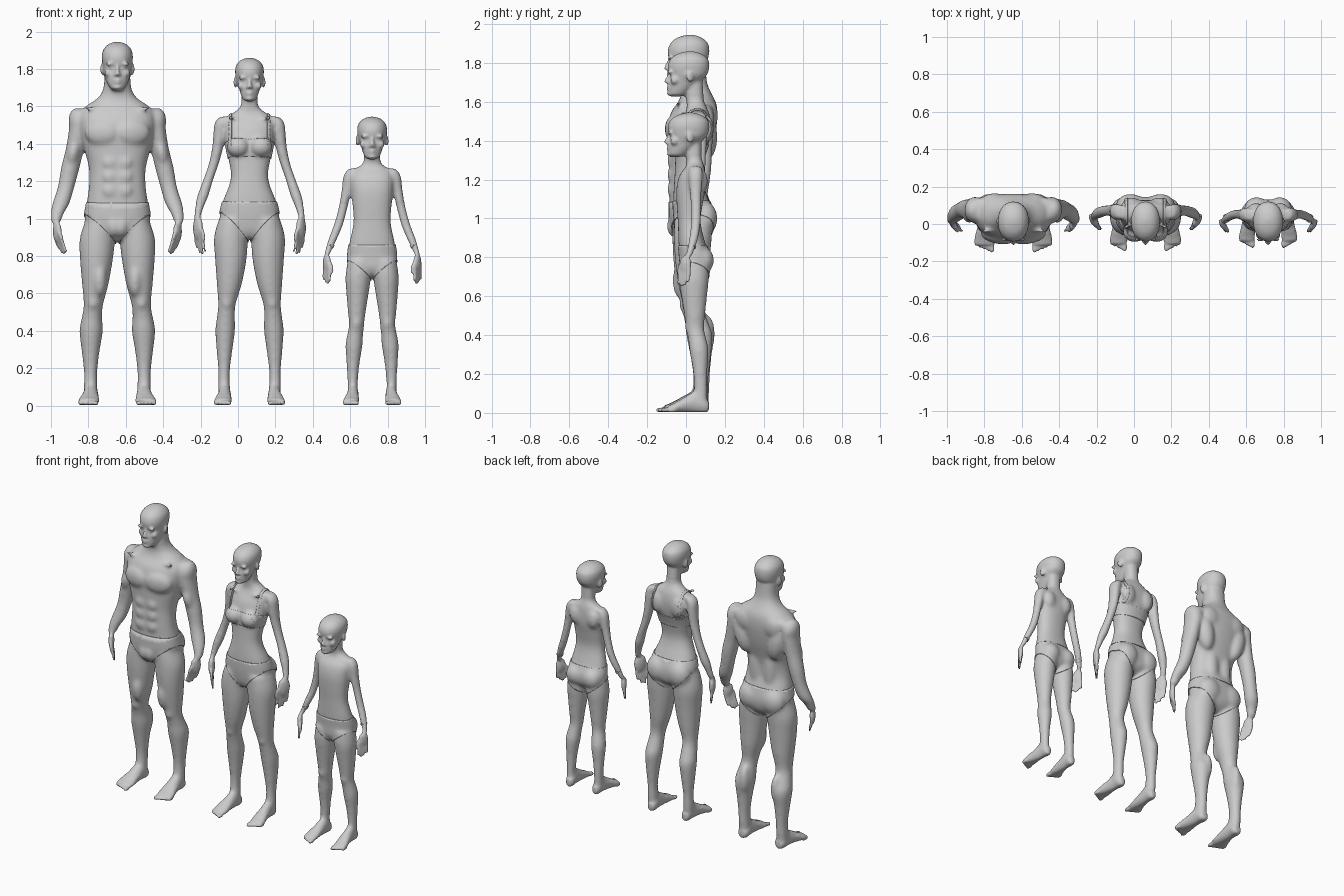
import bpy, bmesh, math
from mathutils import Matrix, Vector


def spline(rows, n=4):
    """Catmull-Rom resampling of section rows."""
    out = []
    for i in range(len(rows) - 1):
        a, b, c, d = (rows[max(0, min(len(rows) - 1, i + k))] for k in (-1, 0, 1, 2))
        for s in range(n):
            t = s / n
            out.append([0.5 * (2 * q + (r - p) * t + (2 * p - 5 * q + 4 * r - w) * t * t
                        + (3 * q - p - 3 * r + w) * t ** 3) for p, q, r, w in zip(a, b, c, d)])
    return out + [list(rows[-1])]


def loft(bm, rows, axis='Z', power=2.0, n=28):
    """Closed skin over sections (x, y, z, radius_x, radius_2)."""
    rings = []
    for x, y, z, a, b in spline(rows):
        ring = []
        for k in range(n):
            c, s = math.cos(2 * math.pi * k / n), math.sin(2 * math.pi * k / n)
            u = a * math.copysign(abs(c) ** (2 / power), c)
            v = b * math.copysign(abs(s) ** (2 / power), s)
            ring.append(bm.verts.new((x + u, y + v, z) if axis == 'Z' else (x + u, y, z + v)))
        rings.append(ring)
    for r, q in zip(rings, rings[1:]):
        for k in range(n):
            bm.faces.new((r[k], r[(k + 1) % n], q[(k + 1) % n], q[k]))
    bm.faces.new(rings[0][::-1])
    bm.faces.new(rings[-1])


def blob(bm, loc, rad, rz=0.0, ry=0.0):
    m = (Matrix.Translation(loc) @ Matrix.Rotation(rz, 4, 'Z') @ Matrix.Rotation(ry, 4, 'Y')
         @ Matrix.Diagonal((*rad, 1)))
    bmesh.ops.create_uvsphere(bm, u_segments=24, v_segments=14, radius=1, matrix=m)


def head(bm, chin, top, w, jaw):
    h = top - chin
    k = h / 0.26
    prof = [(0, .28, -.08, -.03), (.05, .46, -.09, 0), (.18, .66 * jaw, -.09, .035), (.33, .8 * jaw, -.088, .075),
            (.47, .92, -.083, .106), (.58, .97, -.092, .117), (.70, 1, -.093, .12), (.83, .92, -.08, .113),
            (.93, .67, -.05, .085), (.98, .38, -.015, .055), (1, .12, .01, .03)]
    loft(bm, [(0, (f + b) / 2, chin + t * h, w * a, (b - f) / 2) for t, a, f, b in prof], power=2.15)
    Z = lambda t: chin + t * h
    # nose, lips, chin
    loft(bm, [(0, -.08, Z(.54), .008, .012), (0, -.086, Z(.45), .009, .015), (0, -.094, Z(.36), .013, .018),
              (0, -.095, Z(.32), .016, .017), (0, -.085, Z(.28), .008, .008)])
    blob(bm, (0, -.088, Z(.215)), (.024 * k, .012, .0075))
    blob(bm, (0, -.087, Z(.165)), (.021 * k, .012, .0085))
    blob(bm, (0, -.083, Z(.06)), (.022 * k, .015, .017))
    for s in (-1, 1):
        blob(bm, (s * .014, -.085, Z(.31)), (.009, .012, .008))                      # nostril
        blob(bm, (s * w * .42, -.07, Z(.475)), (.016, .012, .009))                   # eye
        blob(bm, (s * w * .42, -.078, Z(.55)), (.03, .014, .009), -s * .25, s * .1)  # brow
        blob(bm, (s * w * .55, -.058, Z(.36)), (.023, .022, .022))                   # cheek
        blob(bm, (s * w * .97, .022, Z(.44)), (.009, .02, .033 * k), s * .4)         # ear


def hand(bm, s, wrist, length, tip):
    x, y, z = wrist
    g = length / 0.18
    blob(bm, (s * (x + tip * .2), y - .018, z - length * .28), (.019 * g, .038 * g, .062 * g), -s * .5)
    for i, reach in enumerate((.93, 1, .96, .84)):                                   # fingers
        o = (1.5 - i) * .0195 * g
        bx, by = x + tip * .3 - .5 * o, y - .022 - .86 * o
        ex, ey = x + tip - .65 * o, y - .03 - 1.0 * o
        loft(bm, [(s * bx, by, z - .35 * length, .01, .01),
                  (s * (bx * .6 + ex * .4), by * .6 + ey * .4, z - .65 * length, .0095, .0095),
                  (s * ex, ey, z - reach * length, .007, .007)], n=12)
    loft(bm, [(s * x, y - .015, z - .08 * length, .012, .014),                       # thumb
              (s * (x - .025 * g), y - .052 * g, z - .36 * length, .011, .012),
              (s * (x - .035 * g), y - .06 * g, z - .62 * length, .007, .008)], n=12)


def foot(bm, s, x, g, w):
    rows = [(0, .118, .035, .02, .025), (0, .095, .04, .034, .04), (.002, .045, .058, .037, .056),
            (.006, -.015, .045, .043, .042), (.012, -.075, .027, .052, .026), (.014, -.112, .02, .05, .018)]
    loft(bm, [(s * (x + a), .118 - (.118 - b) * g, c, d * w, e) for a, b, c, d, e in rows], 'Y')
    for i in range(5):                                                               # toes
        blob(bm, (s * (x + .013 + (-.036 + i * .0195) * w), .118 - (.248 - i * .009) * g, .014),
             (.014 if i == 0 else .0095, .026, .014))


def thin_out(ob, target):
    """Reduce the mesh to a triangle budget."""
    tris = sum(len(p.vertices) - 2 for p in ob.data.polygons)
    mod = ob.modifiers.new("thin_out", 'DECIMATE')
    mod.ratio = min(1, target / max(1, tris))


def figure(name, cx, torso, arm, leg, hd, hnd, ft, muscles):
    bm = bmesh.new()
    loft(bm, [(0, (f + b) / 2, z, r, (b - f) / 2) for z, r, f, b in torso], power=2.3, n=40)
    head(bm, *hd)
    for s in (-1, 1):
        for limb in (arm, leg):
            loft(bm, [(s * r[0], *r[1:]) for r in limb])
        hand(bm, s, arm[-1][:3], *hnd)
        foot(bm, s, *ft)
        for (x, y, z), rad, rz, ry in muscles:
            blob(bm, (s * x, y, z), rad, s * rz, s * ry)
    bmesh.ops.recalc_face_normals(bm, faces=bm.faces)
    for v in bm.verts:
        v.co.z = max(v.co.z, .004)
    me = bpy.data.meshes.new(name)
    bm.to_mesh(me)
    bm.free()
    ob = bpy.data.objects.new(name, me)
    bpy.context.collection.objects.link(ob)
    # fuse all volumes into one skin
    mod = ob.modifiers.new("fuse", 'REMESH')
    mod.mode, mod.voxel_size = 'VOXEL', .0075
    dg = bpy.context.evaluated_depsgraph_get()
    ob.data = bpy.data.meshes.new_from_object(ob.evaluated_get(dg))
    ob.modifiers.clear()
    bm = bmesh.new()
    bm.from_mesh(ob.data)
    # keep only the outer skin
    todo = [max(bm.verts, key=lambda v: v.co.z)]
    seen = set(todo)
    while todo:
        for e in todo.pop().link_edges:
            for v in e.verts:
                if v not in seen:
                    seen.add(v)
                    todo.append(v)
    bmesh.ops.delete(bm, geom=[v for v in bm.verts if v not in seen], context='VERTS')
    wx, wz = arm[-1][0], arm[-1][2]
    fine = lambda c: c.z > hd[0] + .01 or c.z < .06 or (abs(c.x) > wx - .08 and c.z < wz - .01)
    soft = [v for v in bm.verts if not fine(v.co)]
    for verts, reps in ((list(bm.verts), 2), (soft, 14)):
        for _ in range(reps):
            bmesh.ops.smooth_vert(bm, verts=verts, factor=.5, use_axis_x=True, use_axis_y=True, use_axis_z=True)
    for f in bm.faces:
        f.smooth = True
    bm.to_mesh(ob.data)
    bm.free()
    ob.location.x = cx
    thin_out(ob, 72000)
    return ob


def garment(body, name, planes):
    """Thin shell cut from the body skin; each plane is (point, outward normal)."""
    bm = bmesh.new()
    bm.from_mesh(body.data)
    for co, no in planes:
        bmesh.ops.bisect_plane(bm, geom=bm.verts[:] + bm.edges[:] + bm.faces[:], plane_co=co,
                               plane_no=Vector(no).normalized(), clear_outer=True)
    me = bpy.data.meshes.new(name)
    bm.to_mesh(me)
    bm.free()
    ob = bpy.data.objects.new(name, me)
    ob.location = body.location
    bpy.context.collection.objects.link(ob)
    thin_out(ob, 5000)
    mod = ob.modifiers.new("cloth", 'SOLIDIFY')
    mod.thickness, mod.offset = .005, 1


def briefs(body, name, waist, crotch, hip_x, hip_z):
    dx, dz = hip_x - .035, hip_z - crotch
    planes = [((0, 0, waist), (0, 0, 1))]
    planes += [((s * .035, -.04, crotch), (s * dz, -.25 * dx, -dx)) for s in (-1, 1)]
    garment(body, name, planes)


# man
torso = [(.885, .05, -.04, .08), (.93, .15, -.07, .125), (1.0, .175, -.083, .14), (1.08, .165, -.085, .125),
         (1.17, .152, -.085, .1), (1.27, .152, -.085, .11), (1.38, .18, -.09, .14), (1.48, .2, -.092, .158),
         (1.55, .2, -.075, .162), (1.60, .17, -.04, .153), (1.645, .105, -.025, .13), (1.7, .074, -.03, .108),
         (1.79, .068, -.03, .1)]
arm = [(.16, .075, 1.585, .05, .055), (.195, .075, 1.54, .055, .068), (.213, .075, 1.45, .05, .068),
       (.228, .078, 1.37, .049, .058), (.252, .08, 1.27, .05, .052), (.274, .075, 1.17, .045, .045),
       (.302, .058, 1.08, .046, .044), (.32, .036, 1.03, .036, .034), (.33, .02, .98, .027, .027)]
leg = [(.095, .03, .98, .08, .098), (.107, .027, .89, .095, .097), (.112, .025, .78, .088, .09),
       (.118, .03, .65, .071, .077), (.128, .035, .54, .052, .06), (.136, .055, .47, .055, .062),
       (.14, .073, .4, .063, .072), (.143, .077, .29, .048, .055), (.143, .08, .18, .036, .043),
       (.143, .075, .1, .037, .045), (.143, .07, .04, .036, .043)]
muscles = [((.085, -.07, 1.46), (.092, .036, .068), .2, 0), ((.205, .075, 1.51), (.056, .072, .085), 0, .2),
           ((.085, .09, 1.0), (.08, .06, .085), 0, 0), ((.13, .1, 1.42), (.06, .062, .13), 0, .2),
           ((.1, .13, 1.53), (.07, .035, .07), 0, 0), ((.235, .055, 1.36), (.036, .05, .08), 0, -.2),
           ((.12, .1, .41), (.035, .05, .1), 0, 0), ((.13, -.012, .55), (.028, .022, .035), 0, 0),
           ((.095, -.02, .68), (.04, .05, .1), 0, 0), ((.05, .085, 1.2), (.045, .03, .17), 0, 0),
           ((.02, -.055, .96), (.035, .04, .055), 0, 0), ((.11, -.03, 1.585), (.08, .014, .012), -.2, -.1)]
muscles += [((.04, -.08, z), (.038, .017, .034), 0, 0) for z in (1.15, 1.225, 1.3)]
man = figure("man_body", -.645, torso, arm, leg, (1.685, 1.945, .083, 1.06), (.172, -.04), (.14, 1, 1.08), muscles)
briefs(man, "man_briefs", 1.085, .905, .18, 1.04)

# woman
torso = [(.9, .05, -.03, .08), (.94, .13, -.05, .13), (1.02, .158, -.062, .14), (1.1, .14, -.065, .115),
         (1.17, .112, -.062, .09), (1.235, .099, -.058, .08), (1.32, .113, -.055, .095), (1.4, .128, -.055, .12),
         (1.48, .132, -.037, .128), (1.54, .125, -.005, .12), (1.575, .075, .005, .105), (1.61, .045, 0, .092),
         (1.71, .043, -.005, .085)]
arm = [(.128, .065, 1.545, .033, .036), (.153, .065, 1.51, .035, .044), (.163, .068, 1.44, .032, .043),
       (.172, .07, 1.37, .03, .037), (.192, .072, 1.29, .028, .032), (.22, .07, 1.21, .028, .03),
       (.25, .06, 1.12, .031, .031), (.268, .048, 1.06, .024, .025), (.28, .037, 1.005, .019, .021)]
leg = [(.085, .035, 1.0, .078, .095), (.099, .035, .9, .091, .098), (.1, .032, .78, .084, .088),
       (.108, .034, .65, .067, .072), (.121, .04, .54, .047, .054), (.127, .06, .46, .05, .057),
       (.13, .075, .4, .053, .062), (.134, .08, .29, .042, .049), (.136, .08, .18, .031, .037),
       (.136, .075, .1, .032, .04), (.136, .07, .04, .03, .04)]
muscles = [((.062, -.045, 1.385), (.056, .048, .052), .2, 0), ((.08, .095, 1.0), (.075, .062, .085), 0, 0),
           ((.075, .11, 1.46), (.05, .032, .07), 0, 0), ((.122, -.002, .55), (.026, .02, .032), 0, 0),
           ((.07, -.005, 1.535), (.06, .01, .009), -.3, -.1)]
woman = figure("woman_body", .0615, torso, arm, leg, (1.626, 1.86, .077, .95), (.196, -.022), (.13, .97, .9), muscles)
briefs(woman, "woman_briefs", 1.09, .92, .165, 1.06)
sides = [((s * .133, 0, 1.4), (s, 0, 0)) for s in (-1, 1)]
garment(woman, "woman_top_band", sides + [((0, -.06, 1.425), (0, .25, 1)), ((0, -.06, 1.335), (0, -.15, -1))])
for s in (-1, 1):
    garment(woman, "woman_top_strap", [((s * .108, 0, 0), (s, 0, 0)), ((s * .094, 0, 0), (-s, 0, 0)),
                                       ((0, 0, 1.39), (0, 0, -1)), ((0, 0, 1.59), (0, 0, 1))])

# child
torso = [(.7, .04, -.01, .07), (.74, .115, -.03, .115), (.8, .13, -.032, .125), (.87, .122, -.038, .1),
         (.98, .1, -.042, .075), (1.07, .105, -.048, .085), (1.15, .112, -.05, .1), (1.22, .114, -.035, .1),
         (1.265, .09, -.003, .095), (1.29, .055, .005, .087), (1.32, .044, 0, .08), (1.41, .043, 0, .08)]
arm = [(.1, .05, 1.268, .028, .032), (.122, .05, 1.23, .032, .038), (.137, .05, 1.15, .027, .033),
       (.155, .052, 1.06, .025, .028), (.18, .05, .968, .026, .026), (.207, .04, .9, .025, .026),
       (.23, .025, .84, .02, .021), (.242, .015, .807, .017, .019)]
leg = [(.065, .04, .78, .065, .075), (.074, .04, .69, .069, .078), (.078, .042, .6, .06, .067),
       (.082, .045, .5, .048, .054), (.083, .047, .433, .041, .047), (.092, .06, .37, .044, .048),
       (.097, .067, .32, .046, .05), (.102, .073, .22, .035, .039), (.104, .076, .12, .028, .034),
       (.104, .075, .04, .028, .034)]
muscles = [((.062, .085, .785), (.06, .055, .065), 0, 0), ((.065, .085, 1.19), (.042, .028, .06), 0, 0),
           ((.084, .01, .44), (.022, .018, .028), 0, 0)]
child = figure("child_body", .717, torso, arm, leg, (1.315, 1.545, .08, .95), (.158, 0), (.1, .9, .82), muscles)
briefs(child, "child_briefs", .86, .715, .14, .8)
